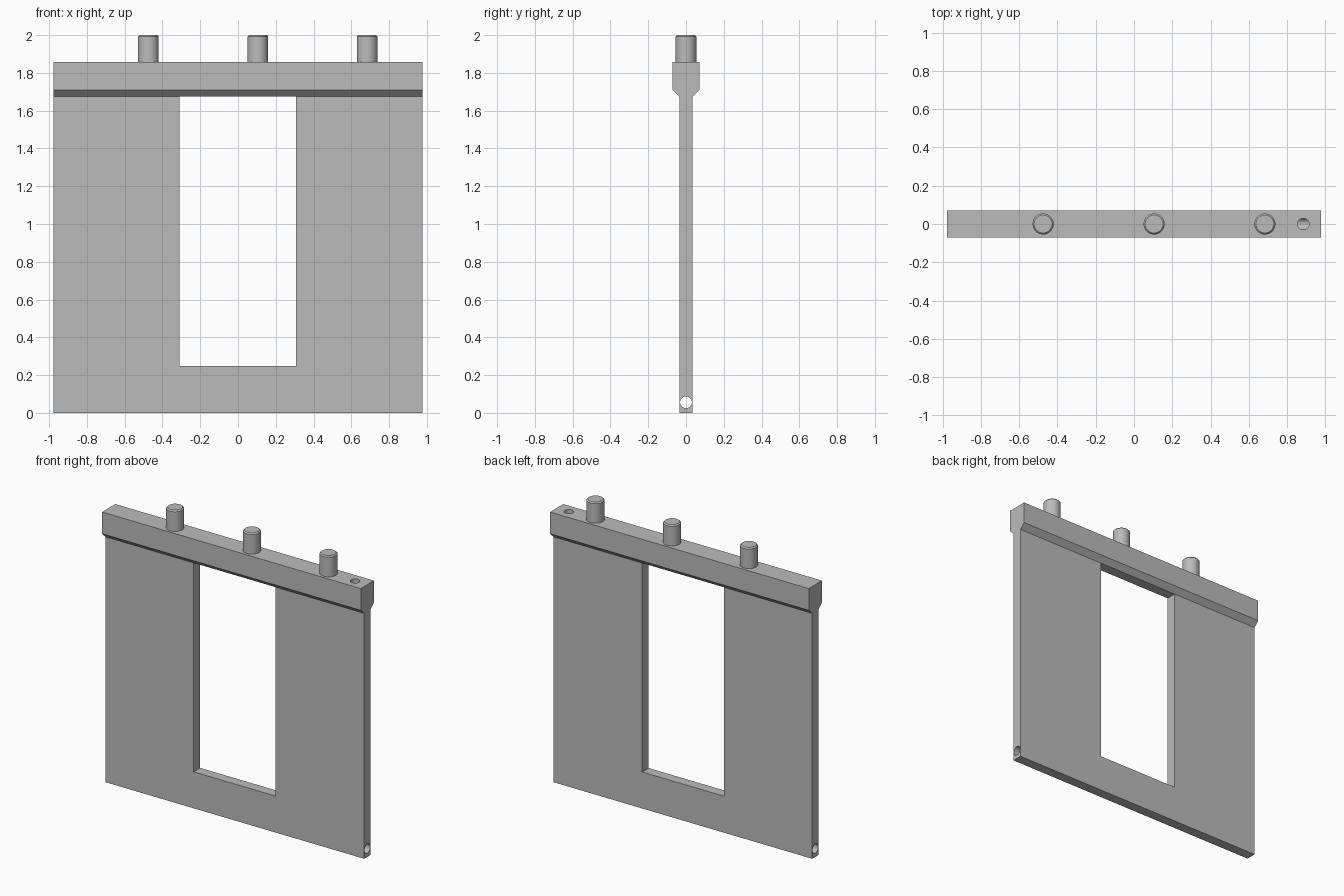
import bpy
import bmesh
import math
from mathutils import Matrix

if "Cube" in bpy.data.objects:
    bpy.data.objects.remove(bpy.data.objects["Cube"], do_unlink=True)

HALF_WIDTH = 0.977
BEAM_TOP = 1.858
BORE_Z = 0.056
FILL_X = 0.885

grey = bpy.data.materials.new("plain grey")
grey.use_nodes = True
grey.diffuse_color = (0.5, 0.5, 0.5, 1)
grey.node_tree.nodes["Principled BSDF"].inputs["Base Color"].default_value = grey.diffuse_color


def make_object(name, bm):
    bmesh.ops.recalc_face_normals(bm, faces=bm.faces)
    mesh = bpy.data.meshes.new(name)
    bm.to_mesh(mesh)
    bm.free()
    mesh.materials.append(grey)
    obj = bpy.data.objects.new(name, mesh)
    bpy.context.collection.objects.link(obj)
    return obj


def cylinder(name, radius, length, matrix, bevel=0):
    bm = bmesh.new()
    bmesh.ops.create_cone(bm, cap_ends=True, segments=48, radius1=radius,
                          radius2=radius, depth=length, matrix=matrix)
    if bevel:
        top = max(v.co.z for v in bm.verts)
        rim = [e for e in bm.edges if all(v.co.z > top - 1e-4 for v in e.verts)]
        bmesh.ops.bevel(bm, geom=rim, offset=bevel, segments=1, affect='EDGES')
    return make_object(name, bm)


def shade(obj):
    bpy.ops.object.select_all(action='DESELECT')
    obj.select_set(True)
    bpy.context.view_layer.objects.active = obj
    bpy.ops.object.shade_smooth_by_angle(angle=math.radians(30))


def cut(obj, cutter):
    mod = obj.modifiers.new("cut", 'BOOLEAN')
    mod.operation = 'DIFFERENCE'
    mod.solver = 'EXACT'
    mod.object = cutter
    bpy.context.view_layer.objects.active = obj
    bpy.ops.object.modifier_apply(modifier=mod.name)
    bpy.data.objects.remove(cutter, do_unlink=True)


# Wall panel and flared top beam as one extruded cross-section
half = [(0.035, 0), (0.035, 1.675), (0.071, 1.71), (0.071, BEAM_TOP)]
section = half + [(-y, z) for y, z in reversed(half)]
bm = bmesh.new()
face = bm.faces.new([bm.verts.new((-HALF_WIDTH, y, z)) for y, z in section])
ext = bmesh.ops.extrude_face_region(bm, geom=[face])
moved = [g for g in ext["geom"] if isinstance(g, bmesh.types.BMVert)]
bmesh.ops.translate(bm, verts=moved, vec=(2 * HALF_WIDTH, 0, 0))
panel = make_object("gate_panel", bm)

# Rectangular window opening
bm = bmesh.new()
bmesh.ops.create_cube(bm, size=1, matrix=Matrix.Translation((-0.002, 0, 0.962))
                      @ Matrix.Diagonal((0.616, 0.5, 1.426, 1)))
cut(panel, make_object("window_cutter", bm))

# Bore along the bottom, met by a vertical hole from the top
cut(panel, cylinder("bore_cutter", 0.031, 2.2, Matrix.Translation((0, 0, BORE_Z))
                    @ Matrix.Rotation(math.pi / 2, 4, 'Y')))
cut(panel, cylinder("hole_cutter", 0.03, 2 - BORE_Z,
                    Matrix.Translation((FILL_X, 0, 1 + BORE_Z / 2))))
shade(panel)

# Three pegs standing on the beam
for i, x in enumerate((-0.475, 0.105, 0.684)):
    length = 2 - BEAM_TOP
    peg = cylinder(f"peg_{i + 1}", 0.055, length,
                   Matrix.Translation((x, 0, BEAM_TOP + length / 2)), bevel=0.008)
    shade(peg)
